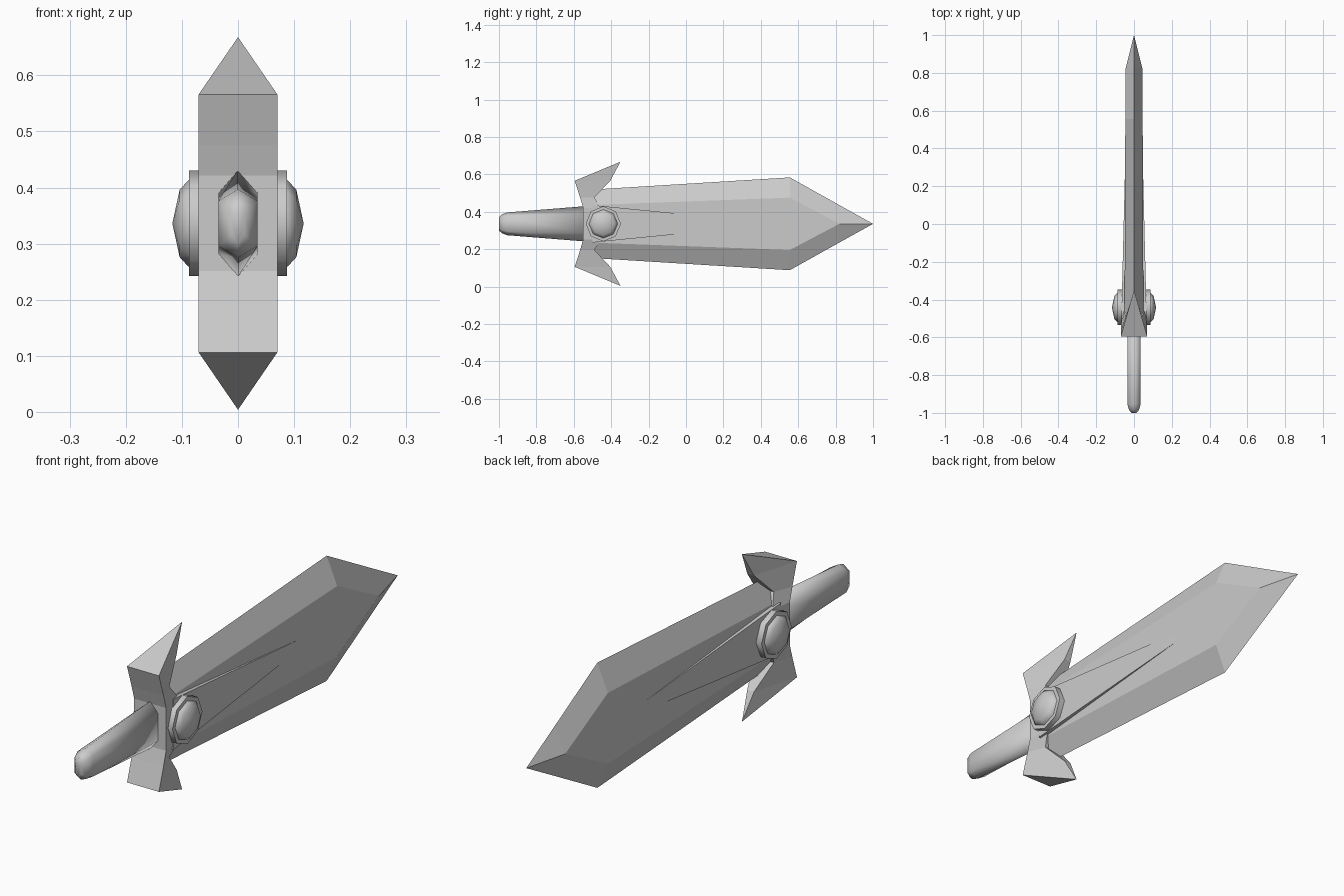
import bpy, bmesh, math

if "Cube" in bpy.data.objects:
    bpy.data.objects.remove(bpy.data.objects["Cube"])

MID = 0.336  # height of the sword's long axis

steel = bpy.data.materials.new("plain grey")
steel.use_nodes = True
GREY = (0.6, 0.6, 0.6, 1)
steel.diffuse_color = GREY
steel.node_tree.nodes["Principled BSDF"].inputs["Base Color"].default_value = GREY


def loft(name, rings, smooth=None):
    """Skin equal-sized closed rings of points and cap both ends."""
    bm = bmesh.new()
    loops = [[bm.verts.new((x, y, z + MID)) for x, y, z in r] for r in rings]
    n = len(loops[0])
    for a, b in zip(loops, loops[1:]):
        for i in range(n):
            j = (i + 1) % n
            bm.faces.new((a[i], a[j], b[j], b[i]))
    bm.faces.new(loops[0])
    bm.faces.new(loops[-1])
    bmesh.ops.remove_doubles(bm, verts=bm.verts, dist=0.0005)
    bmesh.ops.recalc_face_normals(bm, faces=bm.faces)
    me = bpy.data.meshes.new(name)
    bm.to_mesh(me)
    bm.free()
    me.materials.append(steel)
    ob = bpy.data.objects.new(name, me)
    bpy.context.collection.objects.link(ob)
    if smooth:
        bpy.ops.object.select_all(action="DESELECT")
        ob.select_set(True)
        bpy.context.view_layer.objects.active = ob
        bpy.ops.object.shade_smooth_by_angle(angle=math.radians(smooth))
    return ob


def hexagon(y, w, h, top):
    """Tall six-sided section: flat sides of half height h, points at top."""
    return [(w, y, -h), (w, y, h), (0, y, top),
            (-w, y, h), (-w, y, -h), (0, y, -top)]


# Blade: bevelled edges, widening to a shoulder and then a point
loft("blade", [hexagon(-0.52, 0.05, 0.10, 0.182),
               hexagon(0.555, 0.046, 0.14, 0.248),
               hexagon(0.82, 0.045, 0, 0.1),
               hexagon(1.0, 0, 0, 0)])

# Raised tapering rib on both faces of the blade
loft("blade_rib", [[(w, y, -h), (w, y, h), (-w, y, h), (-w, y, -h)]
                   for y, w, h in ((-0.5, 0.067, 0.1), (0.335, 0.0465, 0.018))])

# Guard: swept crosspiece ending in forward-pointing spikes
half = [(0.332, -0.35, -0.35, 0, 0),
        (0.230, -0.595, -0.405, 0.07, 0.015),
        (0.140, -0.566, -0.49, 0.07, 0.042),
        (0.085, -0.55, -0.455, 0.07, 0.06)]
sections = half + [(-s[0], *s[1:]) for s in reversed(half)]
loft("guard", [[(-xb, yb, z), (xb, yb, z), (xf, yf, z), (-xf, yf, z)]
               for z, yb, yf, xb, xf in sections])

# Handle: tapered grip with a rounded end
loft("handle", [hexagon(y, w, h, t) for y, w, h, t in (
    (-0.53, 0.035, 0.055, 0.095), (-0.955, 0.035, 0.04, 0.061),
    (-0.985, 0.026, 0.032, 0.050), (-1.0, 0.012, 0.02, 0.036))], 100)


# Round boss on each side: a flat collar with a domed stud
def disc(x, r):
    return [(x, -0.442 + r * math.cos(i * math.pi / 4),
             r * math.sin(i * math.pi / 4)) for i in range(8)]


for side, s in (("left", 1), ("right", -1)):
    loft(side + "_collar", [disc(s * 0.05, 0.094), disc(s * 0.0875, 0.094)], 50)
    loft(side + "_stud", [disc(s * 0.08, 0.077), disc(s * 0.0885, 0.077),
                          disc(s * 0.104, 0.06), disc(s * 0.117, 0)], 60)
